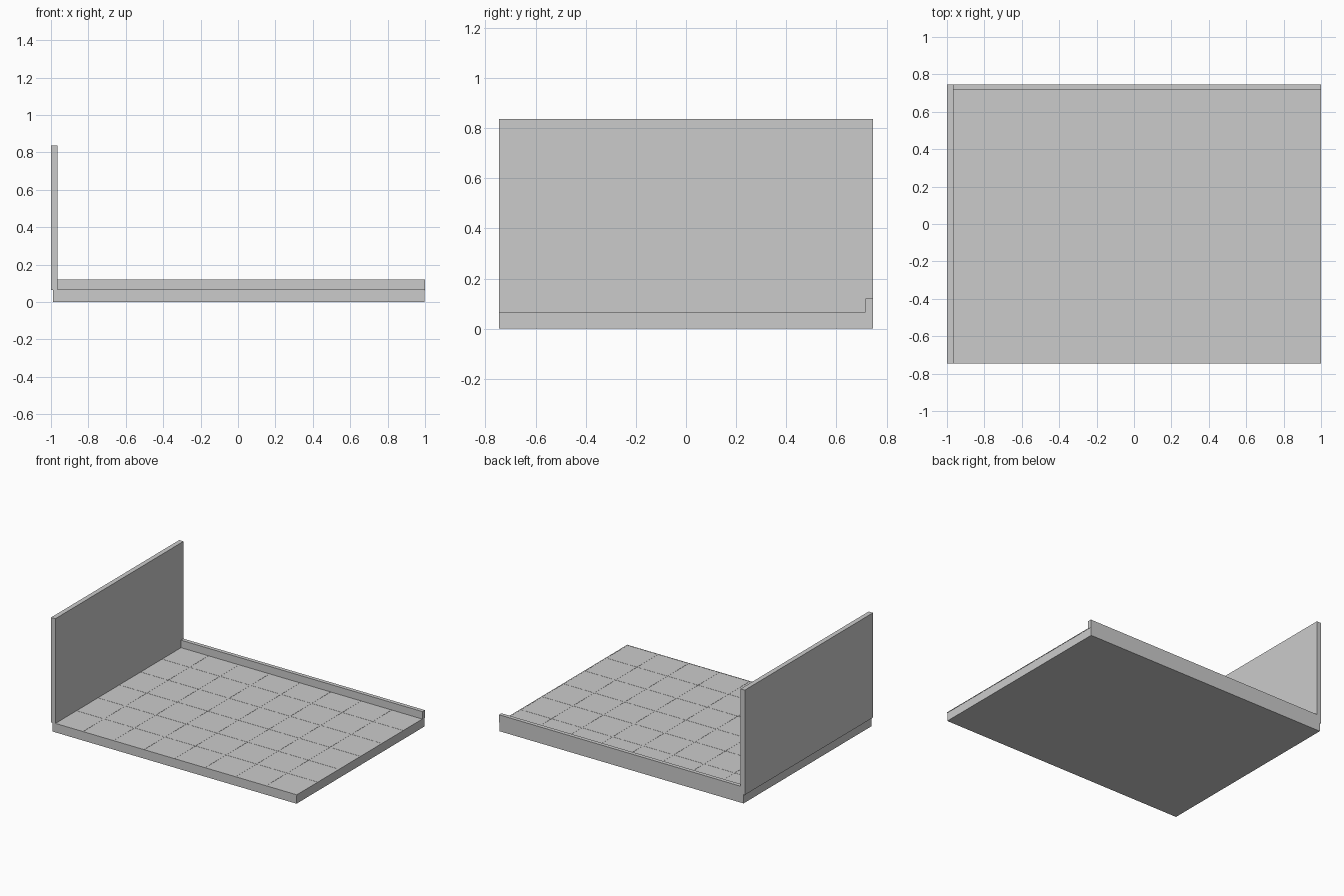
import bpy

if "Cube" in bpy.data.objects:
    bpy.data.objects.remove(bpy.data.objects["Cube"])


def box(name, x0, x1, y0, y1, z0, z1):
    bpy.ops.mesh.primitive_cube_add(
        size=1, location=((x0 + x1) / 2, (y0 + y1) / 2, (z0 + z1) / 2))
    ob = bpy.context.object
    ob.name = name
    ob.scale = (x1 - x0, y1 - y0, z1 - z0)
    bpy.ops.object.transform_apply(location=False, rotation=False, scale=True)
    return ob


CX, HX, HY = 0.004, 0.994, 0.745   # floor centre and half sizes
TOP = 0.065                        # floor height
TILE = 0.2485
G = 0.003                          # half width of a grout strip

# Floor slab
box("floor_slab", CX - HX, CX + HX, -HY, HY, 0, TOP)

# Tall wall on the left
box("left_wall", -1.0, -0.965, -HY, HY, TOP, 0.836)

# Low kerb along the back
box("back_kerb", -0.965, 1.0, 0.716, HY, TOP, 0.12)

# Grout strips between the tiles, barely proud of the floor
for i in range(-3, 4):
    x = CX - 0.002 + i * TILE
    box(f"grout_along_y_{i + 3}", x - G, x + G, -HY, HY, TOP - 0.003, TOP + 0.001)
for j in range(-2, 3):
    y = j * TILE
    box(f"grout_along_x_{j + 2}", CX - HX, CX + HX, y - G, y + G, TOP - 0.003, TOP + 0.001)
# Edge strips along the open front and right sides
box("grout_front_edge", CX - HX, CX + HX, -HY, -HY + 2 * G, TOP - 0.003, TOP + 0.001)
box("grout_right_edge", 1.0 - 2 * G, 1.0, -HY, HY, TOP - 0.003, TOP + 0.001)
